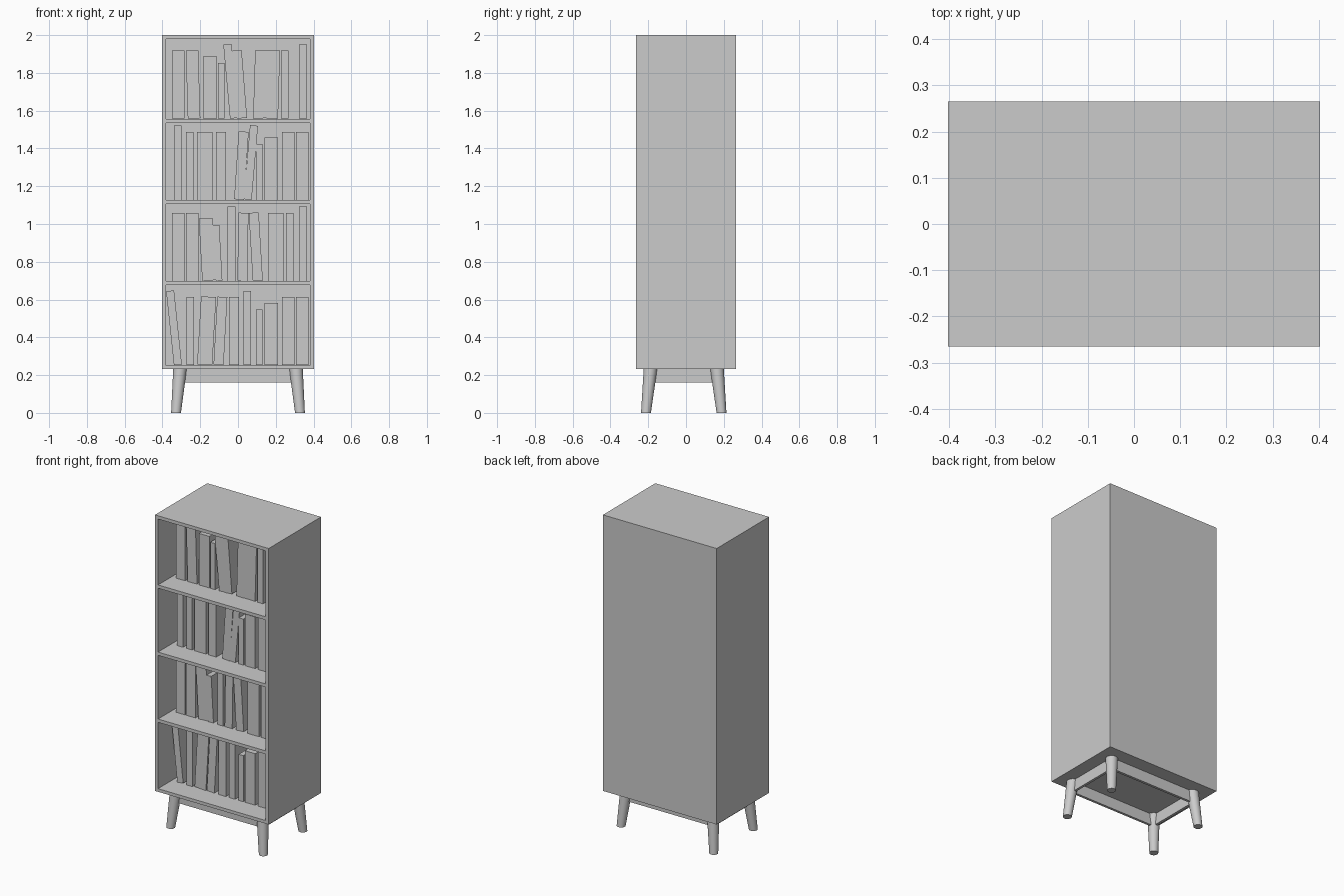
import bpy, bmesh
from math import sin, cos
from mathutils import Vector

if "Cube" in bpy.data.objects:
    bpy.data.objects.remove(bpy.data.objects["Cube"])

W, D = 0.403, 0.265          # half width and half depth of the case
BASE, TOP = 0.232, 2.0
INNER = 0.381                # half width of the openings
OPENINGS = [(1.557, 1.979), (1.127, 1.536), (0.698, 1.106), (0.252, 0.677)]


def box(name, lo, hi, angle=0.0):
    lo, hi = Vector(lo), Vector(hi)
    bm = bmesh.new()
    bmesh.ops.create_cube(bm, size=1)
    bmesh.ops.scale(bm, vec=hi - lo, verts=bm.verts)
    me = bpy.data.meshes.new(name)
    bm.to_mesh(me)
    bm.free()
    ob = bpy.data.objects.new(name, me)
    ob.location = (lo + hi) / 2
    ob.rotation_euler.y = angle
    bpy.context.collection.objects.link(ob)
    return ob


# Case: a solid block with four compartments cut from the front
case = box("case", (-W, -D, BASE), (W, D, TOP))
cutters = []
for z0, z1 in OPENINGS:
    cutter = box("compartment_cutter", (-INNER, -D - 0.1, z0), (INNER, D - 0.022, z1))
    cutter.hide_render = True
    cutters.append(cutter)
    mod = case.modifiers.new("compartment", 'BOOLEAN')
    mod.operation = 'DIFFERENCE'
    mod.solver = 'EXACT'
    mod.object = cutter
bpy.context.view_layer.objects.active = case
case.select_set(True)
for mod in list(case.modifiers):
    bpy.ops.object.modifier_apply(modifier=mod.name)
for cutter in cutters:
    bpy.data.objects.remove(cutter)

# Books: every second shelf holds the same set in reverse order
SIZES = {"medium": (0.066, 0.36), "short": (0.073, 0.33), "small": (0.034, 0.295),
         "tall": (0.042, 0.393), "mid": (0.053, 0.36), "wide": (0.08, 0.36), "thin": (0.041, 0.36)}
ORDER = ["medium", "medium", "short", "small", "tall", "mid", "mid", "wide", "thin", "tall"]
# centre of each book, and the lean of those that are not upright
ROWS = [
    ([-.317, -.238, -.149, -.088, -.039, .007, .112, .177, .248, .345],
     {1: -.03, 4: -.09, 5: -.08, 6: .03, 7: .03}),
    ([-.319, -.255, -.176, -.09, .018, .068, .112, .176, .266, .341],
     {4: .067, 5: .085}),
    ([-.317, -.243, -.162, -.108, -.035, .026, .094, .2, .274, .345],
     {2: -.055, 3: -.055, 5: .015, 6: -.06}),
    ([-.339, -.253, -.166, -.093, -.022, .049, .112, .176, .266, .341],
     {0: -.105, 2: .058, 3: .055}),
]
for r, (centres, leans) in enumerate(ROWS):
    kinds = ORDER if r % 2 == 0 else ORDER[::-1]
    for i, (kind, x) in enumerate(zip(kinds, centres)):
        w, h = SIZES[kind]
        a = leans.get(i, 0.0)
        z = OPENINGS[r][0] + 0.001 + h / 2 * cos(a) + w / 2 * abs(sin(a))
        box(f"{kind}_book", (x - w / 2, -0.13, z - h / 2), (x + w / 2, 0.13, z + h / 2), a)

# Legs: tapered and splayed outwards, cut level at both ends
YC = -0.012
for sx, side in ((-1, "left"), (1, "right")):
    for sy, end in ((-1, "front"), (1, "back")):
        bm = bmesh.new()
        bmesh.ops.create_cone(bm, cap_ends=True, segments=32, radius1=0.026, radius2=0.036, depth=BASE)
        for v in bm.verts:
            t = v.co.z / BASE + 0.5
            v.co.x += sx * (0.328 - 0.021 * t)
            v.co.y += YC + sy * (0.2 - 0.024 * t)
            v.co.z += BASE / 2
        me = bpy.data.meshes.new(f"{end}_{side}_leg")
        bm.to_mesh(me)
        bm.free()
        leg = bpy.data.objects.new(me.name, me)
        bpy.context.collection.objects.link(leg)
        bpy.ops.object.select_all(action='DESELECT')
        leg.select_set(True)
        bpy.context.view_layer.objects.active = leg
        bpy.ops.object.shade_smooth_by_angle()

# Apron rails joining the legs
AX, AY, T, AZ = 0.308, 0.178, 0.008, 0.16
for s, end in ((-1, "front"), (1, "back")):
    y = YC + s * AY
    box(f"{end}_apron", (-AX, y - T, AZ), (AX, y + T, BASE))
for s, side in ((-1, "left"), (1, "right")):
    box(f"{side}_apron", (s * AX - T, YC - AY, AZ), (s * AX + T, YC + AY, BASE))
